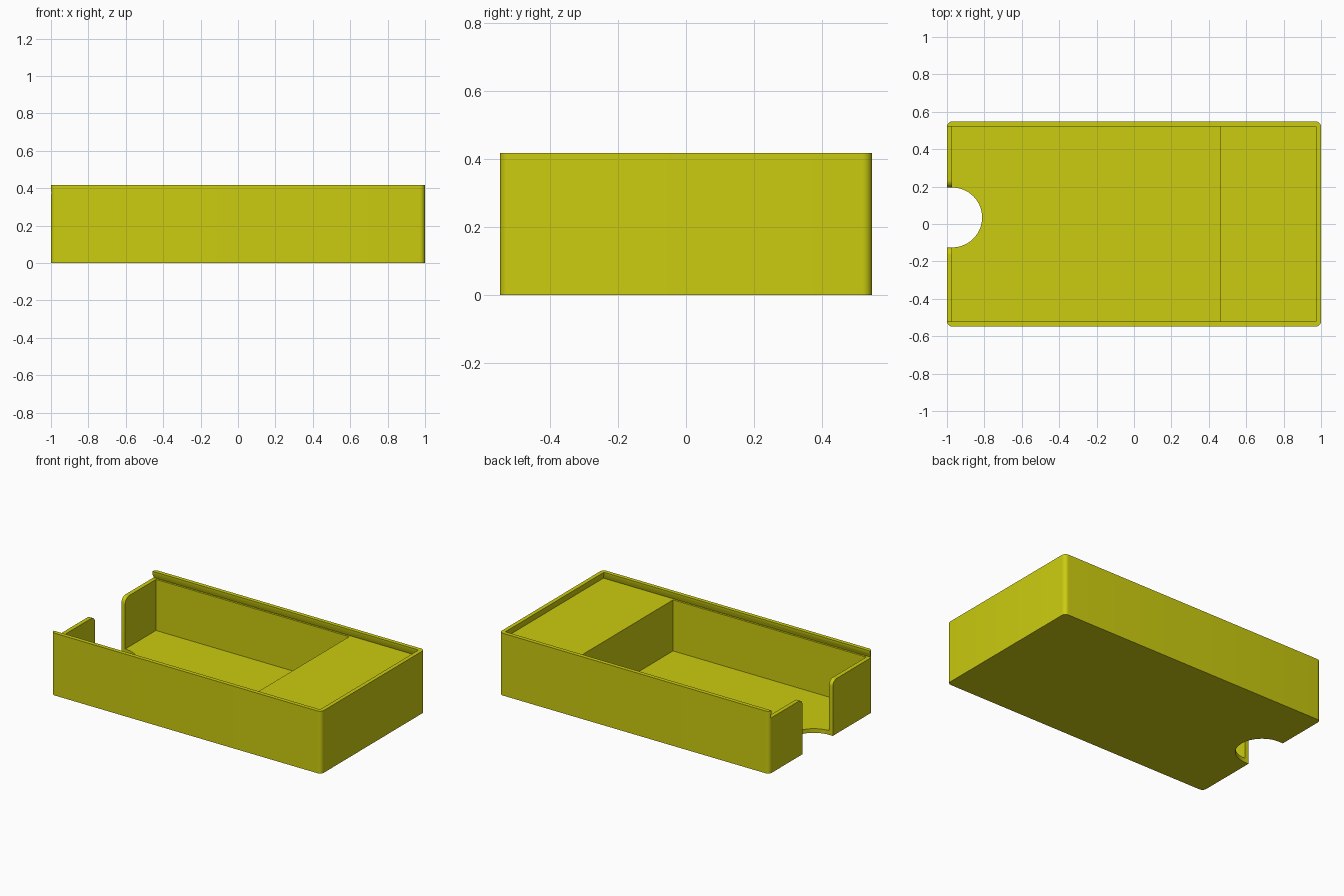
import bpy, bmesh
from math import sin, cos, pi

cube = bpy.data.objects.get("Cube")
if cube:
    bpy.data.objects.remove(cube, do_unlink=True)

L, W, H = 1.0, 0.548, 0.417      # half length, half width, height
WALL = 0.028                     # wall and floor thickness
LEDGE = 0.37                     # height of the lid runner
BLOCK_X = 0.46                   # inner face of the raised end block
NOTCH_Y, NOTCH_R = 0.035, 0.16   # thumb notch

mat = bpy.data.materials.new("olive yellow plastic")
colour = (0.6, 0.6, 0.005, 1)
mat.use_nodes = True
mat.diffuse_color = colour
mat.node_tree.nodes["Principled BSDF"].inputs["Base Color"].default_value = colour


def loft(name, rings):
    """Closed solid through rings that have the same number of points."""
    bm = bmesh.new()
    loops = [[bm.verts.new(p) for p in ring] for ring in rings]
    n = len(loops[0])
    for a, b in zip(loops, loops[1:]):
        for i in range(n):
            j = (i + 1) % n
            bm.faces.new((a[i], a[j], b[j], b[i]))
    bm.faces.new(loops[0][::-1])
    bm.faces.new(loops[-1])
    bmesh.ops.recalc_face_normals(bm, faces=bm.faces)
    mesh = bpy.data.meshes.new(name)
    bm.to_mesh(mesh)
    bm.free()
    mesh.materials.append(mat)
    ob = bpy.data.objects.new(name, mesh)
    bpy.context.collection.objects.link(ob)
    return ob


def arc(cx, cy, r, start, end, steps):
    angles = [start + (end - start) * i / steps for i in range(steps + 1)]
    return [(cx + r * cos(a), cy + r * sin(a)) for a in angles]


def rect(x0, x1, y, z):
    return [(x0, -y, z), (x1, -y, z), (x1, y, z), (x0, y, z)]


def cut(body, cutter):
    cutter.hide_render = True
    mod = body.modifiers.new("cut", "BOOLEAN")
    mod.operation, mod.solver, mod.object = "DIFFERENCE", "EXACT", cutter
    bpy.context.view_layer.objects.active = body
    bpy.ops.object.modifier_apply(modifier=mod.name)
    bpy.data.objects.remove(cutter, do_unlink=True)


# Outer block with rounded upright corners
outline = []
for k, (sx, sy) in enumerate([(1, 1), (-1, 1), (-1, -1), (1, -1)]):
    outline += arc(sx * (L - WALL), sy * (W - WALL), WALL, k * pi / 2, (k + 1) * pi / 2, 8)
box = loft("sliding_lid_box", [[(x, y, z) for x, y in outline] for z in (0, H)])

# Storage well
inner_x, inner_y = L - WALL, W - WALL
cut(box, loft("well_cutter", [rect(-inner_x, BLOCK_X, inner_y, z) for z in (WALL, H + 0.1)]))

# Undercut lid runner, open at the notched end
lip = 0.001
deep = 0.013
cut(box, loft("lid_cutter", [
    rect(-1.2, inner_x + deep, inner_y + deep, LEDGE),
    rect(-1.2, inner_x + lip, inner_y + lip, H - 0.014),
    rect(-1.2, inner_x + lip, inner_y + lip, H + 0.1)]))

# Thumb opening through the end wall, its top corners rounded outward
r = 0.04
side = arc(NOTCH_R + r, LEDGE - r, r, pi, pi / 2, 8)
half = [(NOTCH_R, -0.1)] + side + [(NOTCH_R + r, H + 0.1)]
profile = half + [(-y, z) for y, z in reversed(half)]
cut(box, loft("opening_cutter", [[(x, NOTCH_Y + y, z) for y, z in profile]
                                 for x in (-1.2, 0.002 - inner_x)]))

# Round finger notch in the floor
circle = arc(-inner_x, NOTCH_Y, NOTCH_R, 0, 2 * pi, 64)[:-1]
cut(box, loft("finger_cutter", [[(x, y, z) for x, y in circle] for z in (-0.1, 0.2)]))

# Smooth the rounded edges, keep the rest sharp
bpy.ops.object.select_all(action="DESELECT")
box.select_set(True)
bpy.context.view_layer.objects.active = box
bpy.ops.object.shade_smooth_by_angle(angle=pi / 6)
